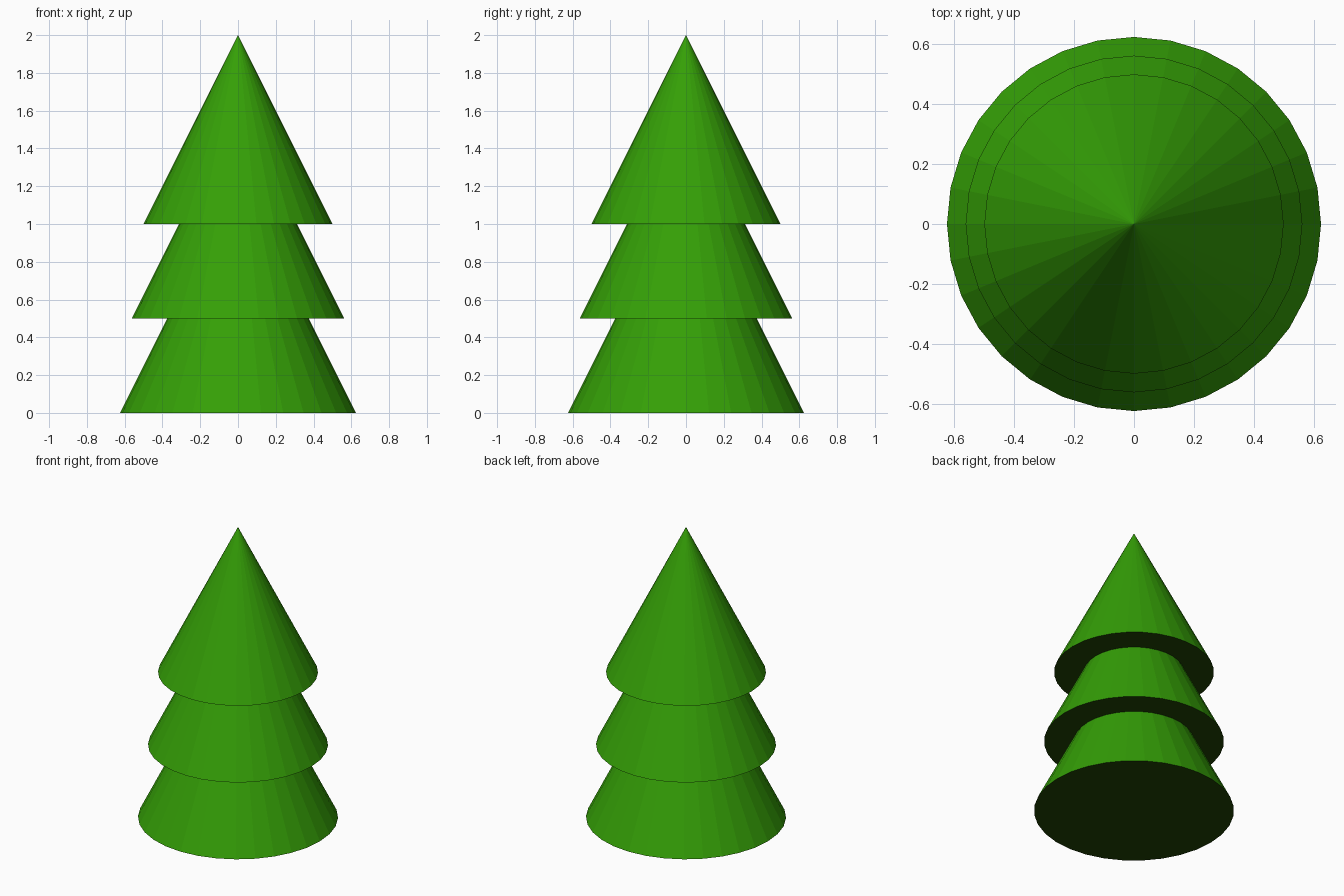
import bpy

if "Cube" in bpy.data.objects:
    bpy.data.objects.remove(bpy.data.objects["Cube"])


def flat(name, rgb):
    m = bpy.data.materials.new(name)
    m.diffuse_color = (*rgb, 1)
    m.use_nodes = True
    m.node_tree.nodes["Principled BSDF"].inputs["Base Color"].default_value = m.diffuse_color
    return m


# Foliage sides and the darker undersides
green = flat("leaf_green", (0.035, 0.35, 0.002))
dark = flat("underside_dark_green", (0.014, 0.055, 0.001))


# One flat-shaded foliage cone standing on the given height
def tier(name, base_z, radius):
    height = radius * 2
    bpy.ops.mesh.primitive_cone_add(
        vertices=32, radius1=radius, radius2=0, depth=height,
        location=(0, 0, base_z + height / 2))
    ob = bpy.context.object
    ob.name = name
    ob.data.materials.append(green)
    ob.data.materials.append(dark)
    for face in ob.data.polygons:
        face.material_index = 1 if face.normal.z < -0.5 else 0


# Three overlapping tiers, each wider one lower down
tier("bottom_foliage", 0.0, 0.625)
tier("middle_foliage", 0.5, 0.5625)
tier("top_foliage", 1.0, 0.5)
